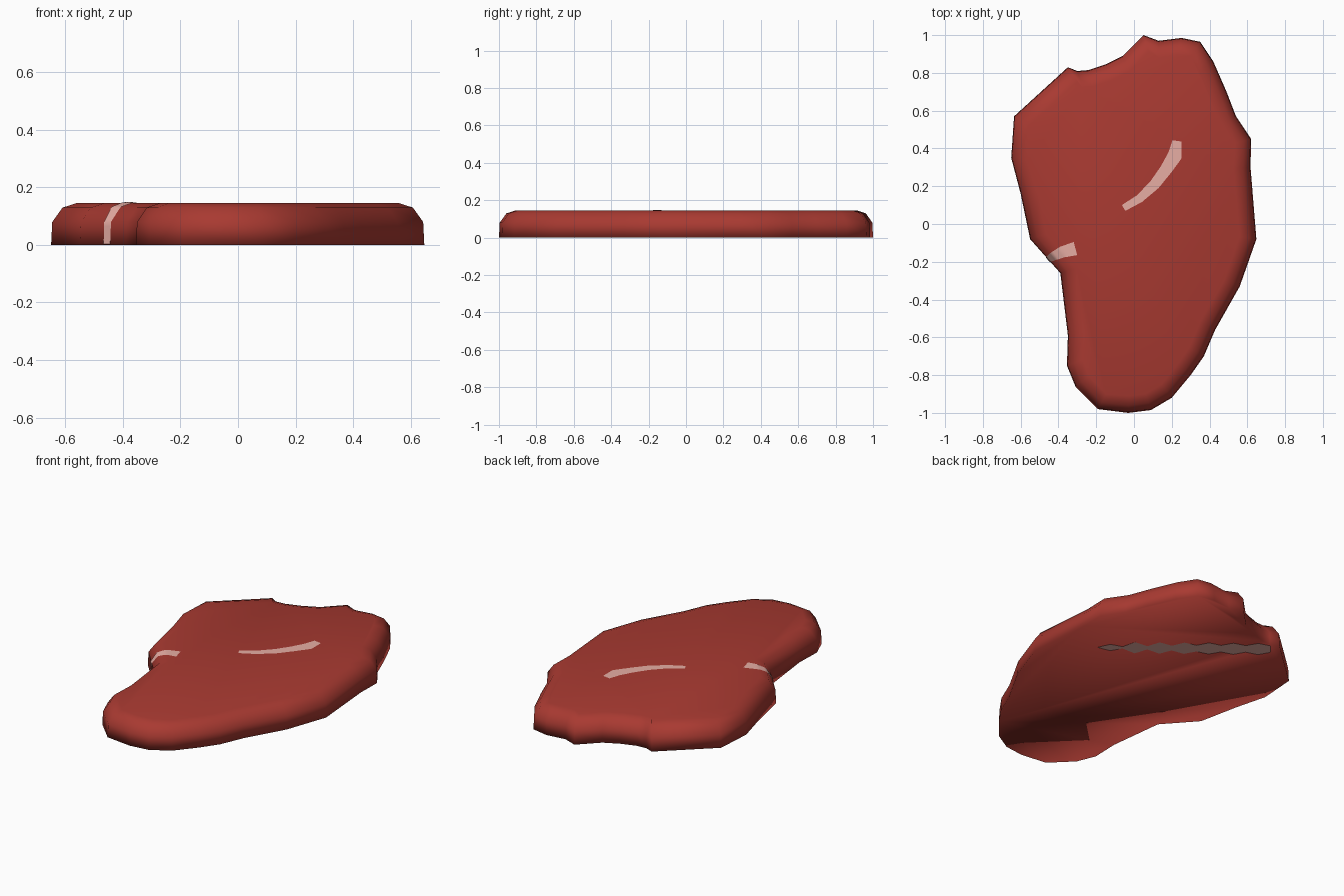
import bpy, bmesh
from mathutils import Vector
from mathutils.bvhtree import BVHTree

if "Cube" in bpy.data.objects:
    bpy.data.objects.remove(bpy.data.objects["Cube"])


def material(name, rgb):
    m = bpy.data.materials.new(name)
    m.diffuse_color = (*rgb, 1)
    m.use_nodes = True
    m.node_tree.nodes["Principled BSDF"].inputs["Base Color"].default_value = m.diffuse_color
    return m


RED = material("meat red", (0.395, 0.042, 0.031))
FAT = material("fat pink", (0.80, 0.42, 0.37))


def add_object(name, bm, mat):
    mesh = bpy.data.meshes.new(name)
    bm.to_mesh(mesh)
    mesh.materials.append(mat)
    mesh.shade_smooth()
    ob = bpy.data.objects.new(name, mesh)
    bpy.context.scene.collection.objects.link(ob)
    return ob


# Outline of the cut, clockwise seen from above
OUTLINE = [Vector(p) for p in [
    (0.05, 1.0), (0.13, 0.97), (0.25, 0.985), (0.35, 0.965), (0.42, 0.86),
    (0.49, 0.70), (0.54, 0.57), (0.62, 0.45), (0.617, 0.30), (0.648, -0.08),
    (0.56, -0.33), (0.43, -0.56), (0.37, -0.70), (0.30, -0.80), (0.20, -0.92),
    (0.09, -0.985), (-0.03, -1.0), (-0.19, -0.98), (-0.31, -0.86),
    (-0.355, -0.75), (-0.35, -0.59), (-0.39, -0.26), (-0.55, -0.08),
    (-0.60, 0.16), (-0.65, 0.35), (-0.635, 0.57), (-0.35, 0.83),
    (-0.30, 0.81), (-0.24, 0.815), (-0.15, 0.845), (-0.06, 0.89)]]
# Rounded rim: (inset, height)
RIM = [(0, 0), (0.004, 0.08), (0.04, 0.13), (0.09, 0.146)]
N = len(OUTLINE)

# Outward directions, averaged with their neighbours so the inset never folds
tangents = [(OUTLINE[(i + 1) % N] - OUTLINE[i - 1]).normalized() for i in range(N)]
outward = [Vector((-t.y, t.x)) for t in tangents]
for _ in range(2):
    outward = [(outward[i - 1] + outward[i] + outward[(i + 1) % N]).normalized()
               for i in range(N)]

# Slab of meat
bm = bmesh.new()
rings = []
for inset, z in RIM:
    flat = [p - n * inset for p, n in zip(OUTLINE, outward)]
    rings.append([bm.verts.new((p.x, p.y, z)) for p in flat])
for lo, hi in zip(rings, rings[1:]):
    for i in range(N):
        j = (i + 1) % N
        bm.faces.new((lo[i], lo[j], hi[j], hi[i]))
bm.faces.new(rings[0])
bm.faces.new(rings[-1])
bmesh.ops.recalc_face_normals(bm, faces=bm.faces)
surface = BVHTree.FromBMesh(bm)
add_object("meat_slab", bm, RED)
bm.free()


def streak(name, path, lift=0.003, steps=5):
    """Thin ribbon laid on the slab; path points are (x, y, z, half width)."""
    pts = []
    for a, b in zip(path, path[1:]):
        pts += [Vector(a).lerp(Vector(b), k / steps) for k in range(steps)]
    pts.append(Vector(path[-1]))
    bm = bmesh.new()
    rows = []
    for i, p in enumerate(pts):
        along = (pts[min(i + 1, len(pts) - 1)] - pts[max(i - 1, 0)]).xyz
        normal = surface.find_nearest(p.xyz)[1]
        side = along.cross(normal).normalized()
        row = []
        for k in (-1, -0.5, 0, 0.5, 1):
            co, n, _, _ = surface.find_nearest(p.xyz + side * p.w * k)
            row.append(bm.verts.new(co + n * lift))
        rows.append(row)
    for a, b in zip(rows, rows[1:]):
        for k in range(4):
            bm.faces.new((a[k + 1], a[k], b[k], b[k + 1]))
    # Face the ribbon away from the slab
    bm.normal_update()
    for f in bm.faces:
        if f.normal.dot(surface.find_nearest(f.calc_center_median())[1]) < 0:
            f.normal_flip()
    add_object(name, bm, FAT)
    bm.free()


# Fat streak across the top
streak("top_fat_streak", [
    (-0.055, 0.085, 0.146, 0.018), (0.03, 0.135, 0.146, 0.022),
    (0.11, 0.21, 0.146, 0.028), (0.17, 0.29, 0.146, 0.032),
    (0.215, 0.36, 0.146, 0.038), (0.228, 0.44, 0.146, 0.024)])

# Fat streak climbing the left notch and over the rim
streak("side_fat_streak", [
    (-0.456, -0.190, 0.004, 0.017), (-0.452, -0.186, 0.08, 0.018),
    (-0.425, -0.170, 0.13, 0.024), (-0.38, -0.148, 0.146, 0.030),
    (-0.31, -0.13, 0.146, 0.036)])

# Beaded fat streak on the underside
start, end, beads = Vector((0.41, 0.18, 0)), Vector((-0.33, 0.775, 0)), 7
chain = []
for k in range(2 * beads + 1):
    p = start.lerp(end, k / (2 * beads))
    width = min(0.062, 0.02 + 0.015 * k) if k % 2 else min(0.036, 0.002 + 0.004 * k)
    chain.append((p.x, p.y, 0, width))
streak("bottom_fat_streak", chain, lift=0.002, steps=2)
